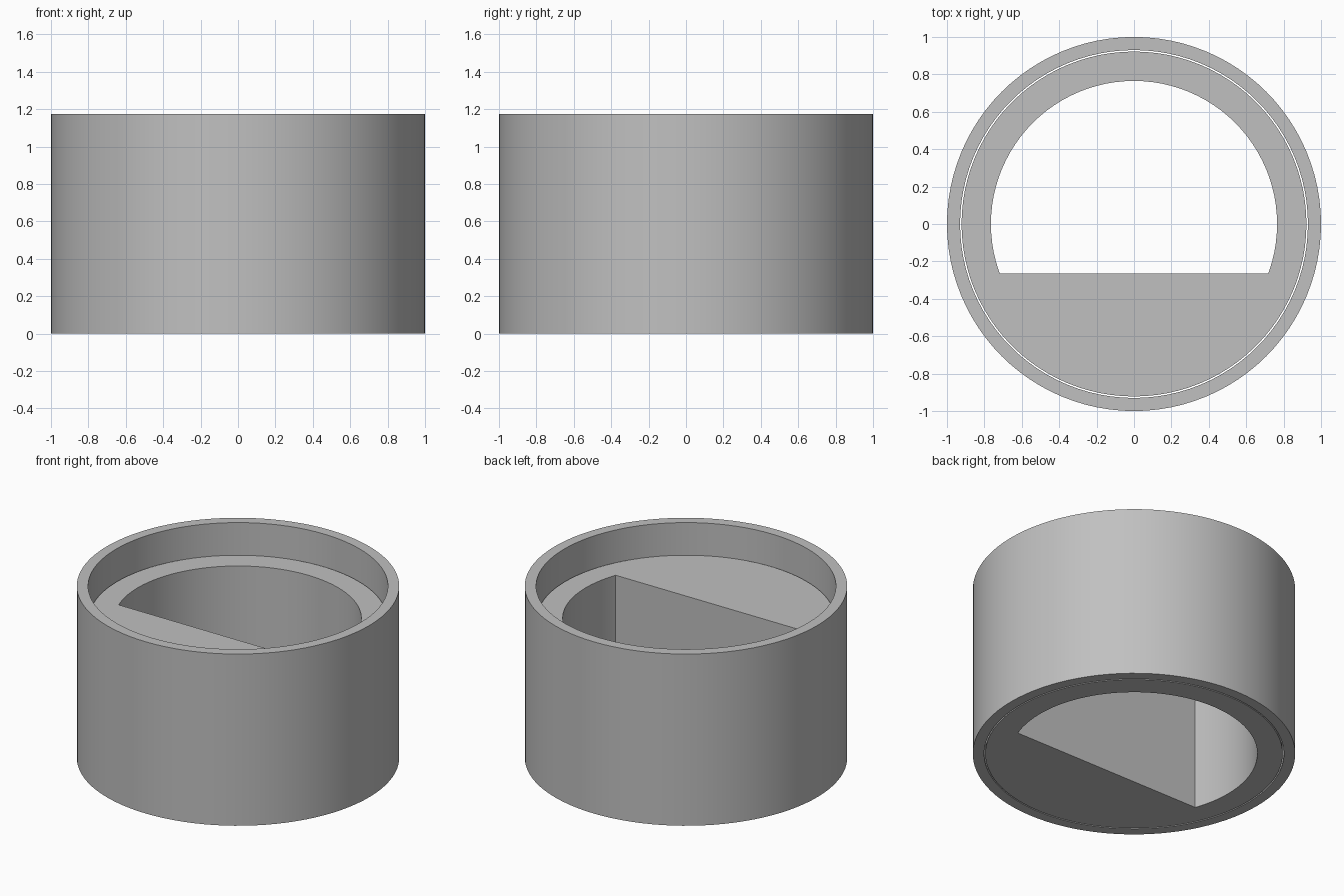
import bpy
import bmesh
from math import sin, cos, pi, asin, radians

cube = bpy.data.objects.get("Cube")
if cube:
    bpy.data.objects.remove(cube, do_unlink=True)

SEGMENTS = 96
BORE = 0.765    # bore radius
FLAT = 0.265    # distance from the axis to the flat side of the bore

grey = bpy.data.materials.new("plain grey")
grey.use_nodes = True
colour = (0.53, 0.53, 0.53, 1)
grey.diffuse_color = colour
grey.node_tree.nodes["Principled BSDF"].inputs["Base Color"].default_value = colour


def tube(name, angles, outer, inner, height):
    """Closed tube; outer and inner give the radius at an angle."""
    bm = bmesh.new()
    rings = []
    for radius, z in ((outer, 0), (outer, height), (inner, height), (inner, 0)):
        rings.append([bm.verts.new((radius(a) * cos(a), radius(a) * sin(a), z))
                      for a in angles])
    n = len(angles)
    for k in range(4):
        lower, upper = rings[k], rings[(k + 1) % 4]
        for i in range(n):
            j = (i + 1) % n
            bm.faces.new((lower[i], lower[j], upper[j], upper[i]))
    bmesh.ops.recalc_face_normals(bm, faces=bm.faces)
    mesh = bpy.data.meshes.new(name)
    bm.to_mesh(mesh)
    bm.free()
    mesh.materials.append(grey)
    obj = bpy.data.objects.new(name, mesh)
    bpy.context.collection.objects.link(obj)
    bpy.ops.object.select_all(action="DESELECT")
    obj.select_set(True)
    bpy.context.view_layer.objects.active = obj
    bpy.ops.object.shade_smooth_by_angle(angle=radians(30))
    return obj


def d_shape(a):
    """Round bore cut off by a flat side at the front."""
    return min(BORE, FLAT / -sin(a)) if sin(a) < 0 else BORE


circle = [2 * pi * i / SEGMENTS for i in range(SEGMENTS)]
corner = asin(FLAT / BORE)
with_corners = sorted(circle + [pi + corner, 2 * pi - corner])

# Outer sleeve
tube("outer_sleeve", circle, lambda a: 1.0, lambda a: 0.93, 1.175)

# Lower insert with a D-shaped bore, a hairline gap inside the sleeve
tube("d_bore_insert", with_corners, lambda a: 0.922, d_shape, 0.955)
